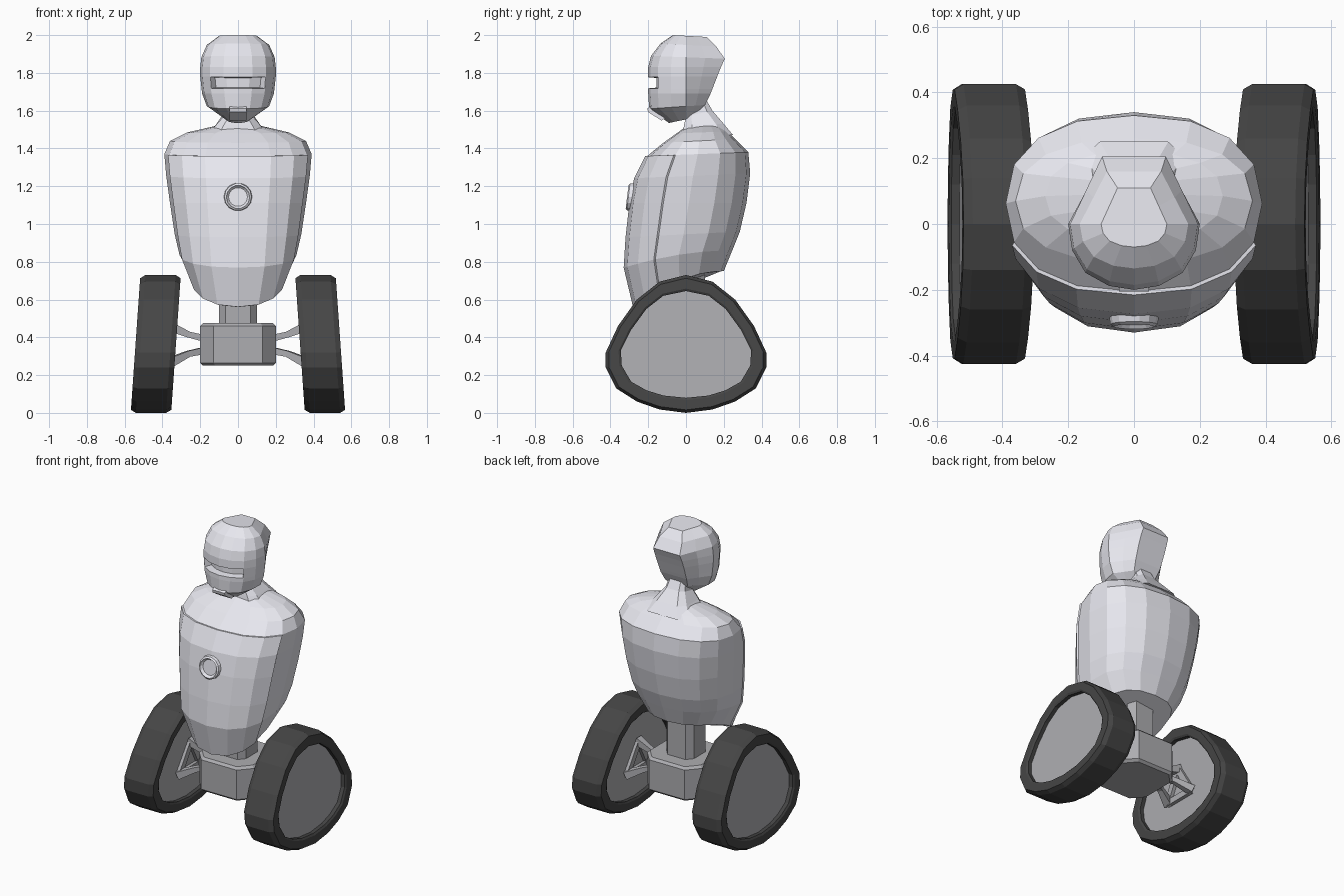
import bpy, bmesh, math
from mathutils import Vector

if "Cube" in bpy.data.objects:
    bpy.data.objects.remove(bpy.data.objects["Cube"])


def material(name, rgb):
    m = bpy.data.materials.new(name)
    m.diffuse_color = (*rgb, 1)
    m.use_nodes = True
    m.node_tree.nodes["Principled BSDF"].inputs["Base Color"].default_value = m.diffuse_color
    return m


SHELL = material("shell", (0.80, 0.80, 0.86))
METAL = material("metal", (0.42, 0.42, 0.44))
RUBBER = material("rubber", (0.06, 0.06, 0.06))


def finish(bm, name, mat, mirror=False):
    bmesh.ops.recalc_face_normals(bm, faces=bm.faces)
    me = bpy.data.meshes.new(name)
    bm.to_mesh(me)
    bm.free()
    me.materials.append(mat)
    ob = bpy.data.objects.new(name, me)
    bpy.context.collection.objects.link(ob)
    if mirror:
        ob.modifiers.new("Mirror", 'MIRROR').use_axis[0] = True
        ob.modifiers["Mirror"].use_mirror_merge = False
    return ob


def skin(rings, cyclic=False):
    """Join point rings with quads; cap the ends unless cyclic."""
    bm = bmesh.new()
    vs = [[bm.verts.new(p) for p in r] for r in rings]
    n = len(vs[0])
    pairs = list(zip(vs, vs[1:])) + ([(vs[-1], vs[0])] if cyclic else [])
    rows = [[bm.faces.new((a[i], a[(i + 1) % n], b[(i + 1) % n], b[i])) for i in range(n)]
            for a, b in pairs]
    if not cyclic:
        bm.faces.new(vs[0])
        bm.faces.new(vs[-1])
    bmesh.ops.recalc_face_normals(bm, faces=bm.faces)
    return bm, rows


def both_sides(half):
    return half + [(-u, v) for u, v in half[-2:0:-1]]


def ring(half, w, yf, yb, zf, zb, yc=None, power=1):
    """Plan outline scaled to half width w, front/back y, with front/back heights."""
    yc = (yf + yb) / 2 if yc is None else yc
    pts = []
    for u, v in both_sides(half):
        y = yc + v * ((yb - yc) if v > 0 else (yc - yf))
        s = max(0, (yb - y) / (yb - yf)) ** power
        pts.append((w * u, y, zb + (zf - zb) * s))
    return pts


def super_half(n, e):
    out = []
    for i in range(n + 1):
        a = math.pi * i / n
        s, c = math.sin(a), math.cos(a)
        out.append((abs(s) ** e if 0 < i < n else 0, -math.copysign(abs(c) ** e, c)))
    return out


OVAL = super_half(8, 0.85)
OCT = [(0, -1), (0.65, -1), (1, -0.6), (1, 0.6), (0.65, 1), (0, 1)]

# Torso shell with raised chest panel
torso = [(0.24, -0.27, 0.20, 0.56, 0.75), (0.31, -0.32, 0.245, 0.77, 0.86),
         (0.335, -0.31, 0.285, 0.93, 0.96), (0.36, -0.29, 0.32, 1.11, 1.11),
         (0.38, -0.265, 0.34, 1.24, 1.27), (0.39, -0.205, 0.33, 1.36, 1.38),
         (0.36, -0.12, 0.26, 1.43, 1.45), (0.27, -0.05, 0.22, 1.48, 1.49),
         (0.10, 0.0, 0.18, 1.515, 1.53)]
bm, rows = skin([ring(OVAL, *r, power=2 if i < 2 else 1) for i, r in enumerate(torso)])
panel = [r[i] for r in rows[:5] for i in (0, 1, 2, -1, -2, -3)]
bmesh.ops.inset_region(bm, faces=panel, thickness=0.004, depth=0.01)
finish(bm, "torso", SHELL)

# Chest button: raised ring around a recessed lens
rings = []
for r, y in [(0.077, -0.27), (0.072, -0.305), (0.062, -0.312), (0.056, -0.302), (0.05, -0.296)]:
    rings.append([(r * math.cos(math.tau * i / 14), y + 0.12 * r * math.sin(math.tau * i / 14),
                   1.143 + r * math.sin(math.tau * i / 14)) for i in range(14)])
finish(skin(rings)[0], "chest_button", SHELL)

# Neck
neck = [(0.16, -0.02, 0.25, 1.47, 1.47), (0.115, -0.01, 0.20, 1.525, 1.53),
        (0.07, 0.0, 0.14, 1.57, 1.60), (0.055, 0.0, 0.10, 1.66, 1.67)]
finish(skin([ring(OCT, *r) for r in neck])[0], "neck", SHELL)

# Head: round face, tapered flat back, recessed visor slot
HEAD = [(0, -1), (0.38, -0.94), (0.74, -0.74), (0.94, -0.4), (1, 0),
        (0.75, 0.5), (0.5, 1), (0, 1)]
head = [(0.06, -0.09, 0.03, 1.535, 1.56), (0.165, -0.195, 0.10, 1.61, 1.63),
        (0.19, -0.20, 0.13, 1.69, 1.69), (0.193, -0.20, 0.14, 1.715, 1.715),
        (0.20, -0.20, 0.165, 1.78, 1.78), (0.20, -0.20, 0.185, 1.83, 1.83),
        (0.194, -0.185, 0.205, 1.89, 1.875), (0.165, -0.135, 0.16, 1.955, 1.94),
        (0.10, -0.07, 0.11, 2.0, 1.99)]
bm, rows = skin([ring(HEAD, *r, yc=0) for r in head])
slot = [rows[3][i] for i in (0, 1, -1, -2)]
bmesh.ops.inset_region(bm, faces=slot, thickness=0.003, depth=0.0)
bmesh.ops.inset_region(bm, faces=slot, thickness=0.004, depth=-0.045)
finish(bm, "head", SHELL)

# Small chin plate
chin = [[(-0.045, y, z), (0.045, y, z), (0.045, y + 0.02, z + 0.012), (-0.045, y + 0.02, z + 0.012)]
        for y, z in [(-0.205, 1.612), (-0.2, 1.592), (-0.13, 1.548)]]
finish(skin(chin)[0], "chin_plate", SHELL)

# Waist post and axle housing with bevelled rims
finish(skin([ring(OCT, 0.1, -0.1, 0.1, z, z) for z in (0.46, 0.75)])[0], "waist_post", METAL)
housing = [(0.185, 0.25), (0.2, 0.265), (0.2, 0.46), (0.185, 0.475)]
finish(skin([ring(OCT, w, -w, w, z, z) for w, z in housing])[0], "axle_housing", METAL)

# Wheels: rounded-triangle tyres, leaning in at the top
OUTER = both_sides([(0, 0.73), (0.14, 0.695), (0.26, 0.60), (0.36, 0.46), (0.425, 0.32),
                    (0.425, 0.24), (0.37, 0.13), (0.26, 0.06), (0.14, 0.018), (0, 0)])
INNER = both_sides([(0, 0.645), (0.12, 0.62), (0.21, 0.55), (0.29, 0.44), (0.345, 0.33),
                    (0.34, 0.25), (0.29, 0.165), (0.21, 0.12), (0.12, 0.092), (0, 0.08)])


def wheel_ring(dx, k):
    pts = []
    for (y0, z0), (y1, z1) in zip(OUTER, INNER):
        y, z = y0 + (y1 - y0) * k, z0 + (z1 - z0) * k
        pts.append((0.435 - 0.07 * (z - 0.37) + dx, y, z))
    return pts


section = [(-0.07, 1), (-0.1, 1), (-0.107, 0.85), (-0.107, 0.2), (-0.08, 0),
           (0.08, 0), (0.107, 0.2), (0.107, 0.85), (0.1, 1), (0.07, 1)]
finish(skin([wheel_ring(*s) for s in section], cyclic=True)[0], "tyres", RUBBER, True)
finish(skin([wheel_ring(dx, 0.99) for dx in (-0.075, 0.075)])[0], "wheel_discs", METAL, True)


# Suspension struts: three bent arms fanning out to a triangular mount
def beam(name, path, radii):
    rings = []
    for i, p in enumerate(path):
        d = (Vector(path[min(i + 1, len(path) - 1)]) - Vector(path[max(i - 1, 0)])).normalized()
        side = d.cross(Vector((0, 0, 1)) if abs(d.z) < 0.8 else Vector((1, 0, 0))).normalized()
        up = side.cross(d)
        rings.append([Vector(p) + (side * a + up * b) * radii[i]
                      for a, b in ((1, 1), (-1, 1), (-1, -1), (1, -1))])
    finish(skin(rings)[0], name, METAL, True)


corners = [(0.355, 0, 0.455), (0.365, 0.11, 0.265), (0.365, -0.11, 0.265)]
roots = [(0.18, 0, 0.395), (0.18, 0.03, 0.33), (0.18, -0.03, 0.33)]
for i in range(3):
    mid = Vector(corners[i]).lerp(Vector(roots[i]), 0.55) + Vector((0, 0, -0.008 if i == 0 else 0.012))
    beam(f"strut_{i + 1}", [corners[i], mid, roots[i]], [0.025, 0.016, 0.018])
    beam(f"strut_mount_{i + 1}", [corners[i], corners[(i + 1) % 3]], [0.02, 0.02])
